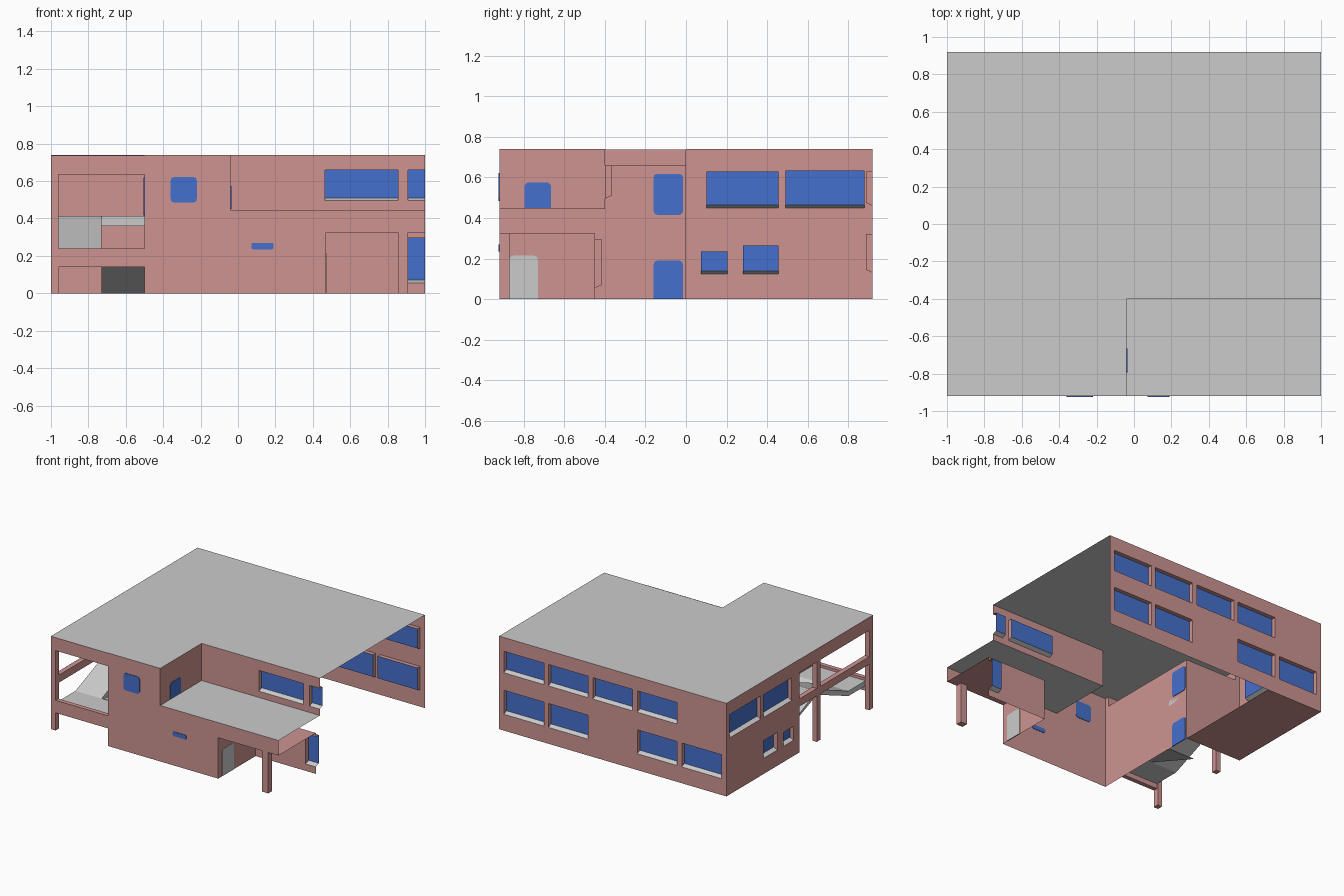
import bpy, bmesh, math
from mathutils import Vector

if "Cube" in bpy.data.objects:
    bpy.data.objects.remove(bpy.data.objects["Cube"])

def mat(name, r, g, b):
    m = bpy.data.materials.new(name)
    m.diffuse_color = (r, g, b, 1)
    m.use_nodes = True
    m.node_tree.nodes["Principled BSDF"].inputs["Base Color"].default_value = m.diffuse_color
    return m

PINK = mat("pink render", 0.61, 0.296, 0.283)
GREY = mat("light grey", 0.60, 0.60, 0.60)
BLUE = mat("window blue", 0.06, 0.16, 0.61)
MATS = [PINK, GREY, BLUE]

def finish(bm, name, mats):
    me = bpy.data.meshes.new(name)
    bm.to_mesh(me)
    bm.free()
    for m in mats:
        me.materials.append(m)
    ob = bpy.data.objects.new(name, me)
    bpy.context.collection.objects.link(ob)
    return ob

def plane_map(axis, pos, inward):
    """Map (u, z, depth) on a vertical wall at axis=pos to world space."""
    if axis == 'y':
        return lambda u, z, d=0: Vector((u, pos + inward * d, z))
    return lambda u, z, d=0: Vector((pos + inward * d, u, z))

def wall(name, axis, pos, inward, u, z, windows=(), depth=0.033, sill=0.015):
    """Sheet wall with recessed window pockets and sloping sills."""
    P = plane_map(axis, pos, inward)
    out = P(0, 0, -1) - P(0, 0, 0)
    bm = bmesh.new()

    def face(pts, mi=0, orient=None):
        f = bm.faces.new([bm.verts.new(p) for p in pts])
        f.normal_update()
        if orient is not None and f.normal.dot(orient) < 0:
            f.normal_flip()
        f.material_index = mi

    us = sorted({*u, *(w[0] for w in windows), *(w[1] for w in windows)})
    zs = sorted({*z, *(w[2] for w in windows), *(w[3] for w in windows)})
    for a, b in zip(us, us[1:]):
        for c, e in zip(zs, zs[1:]):
            mu, mz = (a + b) / 2, (c + e) / 2
            if any(w[0] < mu < w[1] and w[2] < mz < w[3] for w in windows):
                continue
            face([P(a, c), P(b, c), P(b, e), P(a, e)], 0, out)
    up = Vector((0, 0, 1))
    for a, b, c, e in windows:
        s = c + sill
        face([P(a, s, depth), P(b, s, depth), P(b, e, depth), P(a, e, depth)], 2, out)
        face([P(a, c), P(b, c), P(b, s, depth), P(a, s, depth)], 1, up)
        face([P(a, e), P(b, e), P(b, e, depth), P(a, e, depth)], 0, -up)
        for q, sgn in ((a, 1), (b, -1)):
            if q not in u:      # a pocket cut by the end of the wall stays open
                face([P(q, c), P(q, e), P(q, e, depth), P(q, s, depth)], 0,
                     (P(1, 0) - P(0, 0)) * sgn)
    bmesh.ops.remove_doubles(bm, verts=bm.verts, dist=1e-5)
    return finish(bm, name, MATS)

def sheet(name, pts, z, m, up=True):
    """Flat horizontal polygon."""
    bm = bmesh.new()
    f = bm.faces.new([bm.verts.new((x, y, z)) for x, y in pts])
    f.normal_update()
    if (f.normal.z > 0) != up:
        f.normal_flip()
    return finish(bm, name, [m])

def rect(x0, x1, y0, y1):
    return [(x0, y0), (x1, y0), (x1, y1), (x0, y1)]

def prism(name, pts, vec, m):
    """Extrude a polygon along a vector."""
    bm = bmesh.new()
    f = bm.faces.new([bm.verts.new(p) for p in pts])
    r = bmesh.ops.extrude_face_region(bm, geom=[f])
    bmesh.ops.translate(bm, vec=vec, verts=[v for v in r['geom'] if isinstance(v, bmesh.types.BMVert)])
    bmesh.ops.recalc_face_normals(bm, faces=bm.faces)
    return finish(bm, name, [m])

def box(name, x0, x1, y0, y1, z0, z1, m=PINK):
    return prism(name, [(x, y, z0) for x, y in rect(x0, x1, y0, y1)], (0, 0, z1 - z0), m)

def plate(name, axis, pos, u0, u1, z0, z1, m, r=0.02, t=0.008, square_base=False):
    """Thin rounded panel straddling a wall, visible from both sides."""
    P = plane_map(axis, pos, 1)
    pts = []
    for cu, cz, a0 in ((u1 - r, z1 - r, 0), (u0 + r, z1 - r, 90), (u0 + r, z0 + r, 180), (u1 - r, z0 + r, 270)):
        if square_base and a0 >= 180:
            pts.append(P(u0 if a0 == 180 else u1, z0, -t / 2))
            continue
        for i in range(4):
            a = math.radians(a0 + 30 * i)
            pts.append(P(cu + r * math.cos(a), cz + r * math.sin(a), -t / 2))
    return prism(name, pts, P(0, 0, t) - P(0, 0, 0), m)

H, L, C = 0.74, 0.445, 0.325          # main roof, low roof, porch ceiling
W, D = 1.0, 0.92                      # half width, half depth
NX, NY, TX = -0.04, -0.40, -0.50      # roof notch corner, terrace wall

# Roofs
sheet("main_roof", [(-W, -D), (NX, -D), (NX, NY), (W, NY), (W, D), (-W, D)], H, GREY)
sheet("low_roof", rect(NX, W, -D, NY), L, GREY)

# Back wall: five window bays, one blank in each storey
bays = [(-0.957 + 0.391 * i, -0.607 + 0.391 * i) for i in range(5)]
wins = [(a, b, 0.46, 0.63) for a, b in bays[1:]]
wins += [(a, b, 0.13, 0.32) for i, (a, b) in enumerate(bays) if i != 2]
wall("back_wall", 'y', D, -1, (-W, W), (0, H), wins)

# Left wall with large upper and small lower windows
wall("left_wall", 'x', -W, 1, (0, D), (0, H),
     [(0.10, 0.455, 0.45, 0.63), (0.49, 0.88, 0.45, 0.635),
      (0.075, 0.205, 0.125, 0.235), (0.28, 0.455, 0.125, 0.265)])

# Front walls
wall("front_wall_tall", 'y', -D, 1, (TX, NX), (0, H))
wall("front_wall_low", 'y', -D, 1, (NX, 0.47), (0, L))
wall("notch_side_wall", 'x', NX, -1, (-D, NY), (L, H))
wall("upper_setback_wall", 'y', NY, 1, (NX, W), (L, H),
     [(0.465, 0.855, 0.495, 0.66), (0.91, W, 0.495, 0.66)])

# Entrance porch
wall("porch_fascia", 'y', -D, 1, (0.47, W), (C, L))
wall("porch_side_wall", 'x', 0.47, -1, (-D, -0.45), (0, C))
wall("porch_back_wall", 'y', -0.45, 1, (0.47, W), (0, C), [(0.91, W, 0.055, 0.295)], depth=0.037)
sheet("porch_ceiling", rect(0.47, W, -D, -0.45), C, PINK, up=False)
box("porch_column", 0.855, 0.91, -D, -0.87, 0, C)

# Stair terrace enclosure
wall("terrace_side_wall", 'x', TX, 1, (-D, 0), (0, 0.66))
wall("terrace_back_wall", 'y', 0, 1, (-W, TX), (0, 0.66))
sheet("terrace_ceiling", rect(-W, TX, -D, 0), 0.66, PINK, up=False)
sheet("ground_floor", rect(-W, TX, 0, D), 0, PINK, up=False)
for n, y in (("front", -D), ("middle", -0.26)):
    box(n + "_terrace_column", -W, -0.96, y, y + 0.045, 0, 0.66)
box("terrace_front_fascia", -W, TX, -D, -0.885, 0.635, H - 0.002)
box("terrace_left_fascia", -W, -0.96, -0.885, 0, 0.635, H - 0.002)
box("terrace_front_beam", -0.96, TX, -D, -0.885, 0.14, 0.24)
box("terrace_left_beam", -W, -0.96, -0.875, 0, 0.365, 0.425)

# Stairs: two flights with a half landing and an upper landing
SX, T = -0.73, 0.04
def flight(name, x0, x1, ya, za, yb, zb):
    prism(name, [(x0, ya, za), (x0, yb, zb), (x0, yb, zb - T), (x0, ya, max(za - T, 0))], (x1 - x0, 0, 0), GREY)
flight("lower_flight", SX, TX, -0.20, 0.005, -0.67, 0.22)
flight("upper_flight", -0.96, SX, -0.67, 0.22, -0.20, 0.412)
box("half_landing", -0.96, TX, -0.885, -0.67, 0.18, 0.22, GREY)
box("upper_landing", -0.96, TX, -0.20, 0, 0.36, 0.412, GREY)

# Flush windows and doors
plate("front_window", 'y', -D, -0.36, -0.22, 0.485, 0.622, BLUE)
plate("front_slot_window", 'y', -D, 0.072, 0.19, 0.235, 0.27, BLUE, r=0.01)
plate("notch_window", 'x', NX, -0.795, -0.665, 0.45, 0.575, BLUE, square_base=True)
plate("upper_terrace_door", 'x', TX, -0.16, -0.015, 0.415, 0.618, BLUE)
plate("lower_terrace_door", 'x', TX, -0.16, -0.015, 0.002, 0.19, BLUE, square_base=True)
plate("porch_door", 'x', 0.47, -0.87, -0.73, 0.002, 0.215, GREY, square_base=True)
